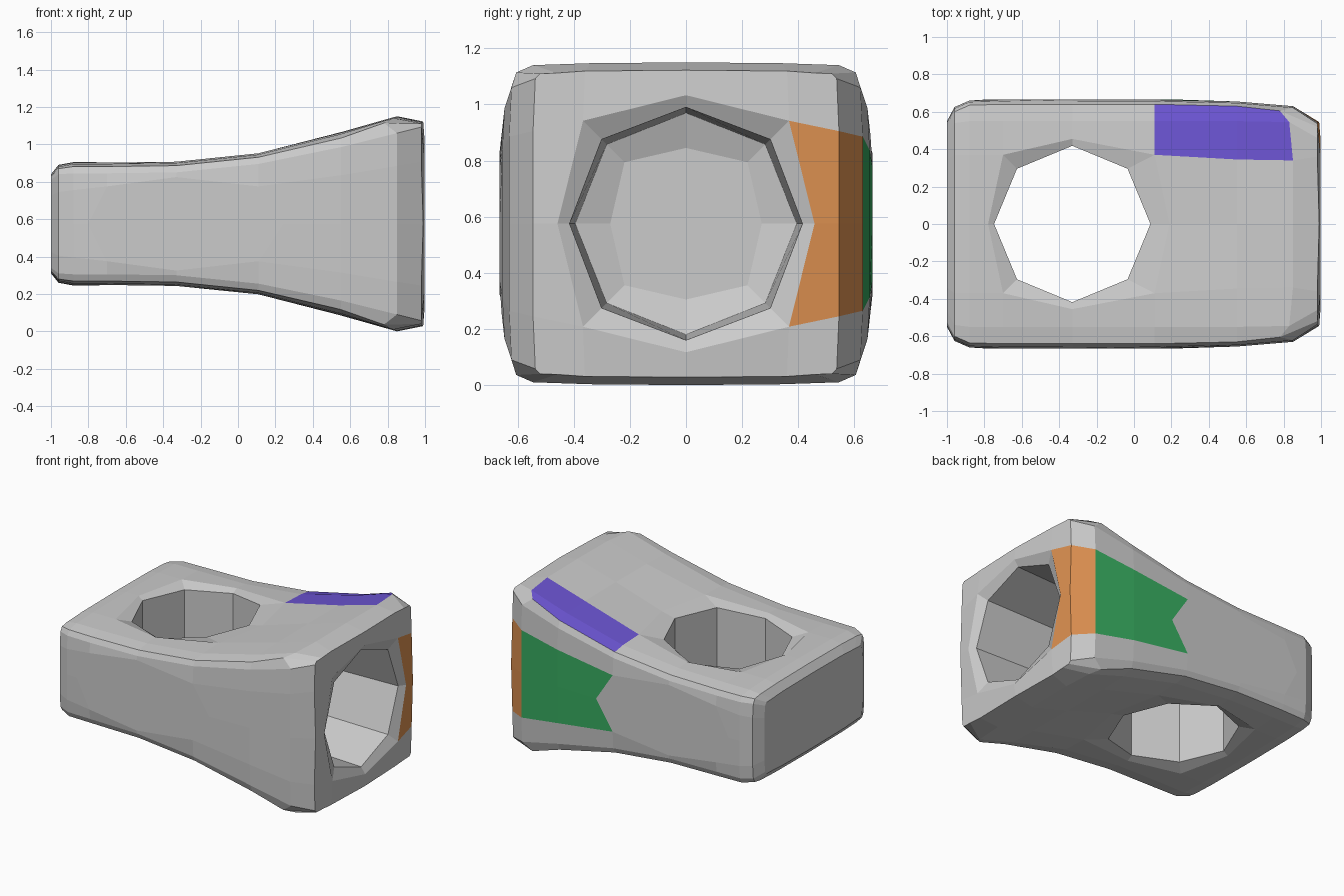
import bpy, bmesh
from math import sin, cos, radians, sqrt

if "Cube" in bpy.data.objects:
    bpy.data.objects.remove(bpy.data.objects["Cube"])

ZC = 0.575  # height of the horizontal mid plane

# Stations: x, half width, half height, top line y, side line z, corner drop
STATIONS = [
    (-1.00, 0.55, 0.265, 0.34, 0.15, 0.03),
    (-0.96, 0.625, 0.315, 0.37, 0.17, 0.05),
    (-0.88, 0.66, 0.330, 0.37, 0.18, 0.06),
    (-0.70, 0.665, 0.330, 0.37, 0.20, 0.06),
    (-0.33, 0.665, 0.335, 0.455, 0.25, 0.06),
    (0.11, 0.665, 0.380, 0.37, 0.20, 0.06),
    (0.55, 0.655, 0.490, 0.345, 0.26, 0.08),
    (0.85, 0.63, 0.575, 0.34, 0.31, 0.09),
    (0.98, 0.545, 0.547, 0.36, 0.33, 0.03),
]
TOP_SHIFT = {3: -0.08, 5: 0.08, 8: 0.01}   # x offset of centre line points
SIDE_SHIFT = {3: -0.10, 5: 0.13, 8: 0.01}
N = 24

bm = bmesh.new()


def section(i):
    """24-point rounded rectangle, clockwise from top centre towards +y."""
    x, w, h, p, m, d = STATIONS[i]
    c = (-0.02, -0.07) if i == 7 else (0, 0)
    q = [(x + TOP_SHIFT.get(i, 0), 0, h), (x, p, h - 0.003),
         (x + c[0], min(0.55, w - 0.085), h - 0.01),
         (x + c[1], w - 0.025, h - 0.4 * d), (x, w - 0.008, h - d),
         (x, w, m), (x + SIDE_SHIFT.get(i, 0), w, 0)]
    loop = q + [(a, b, -e) for a, b, e in q[5::-1]]
    loop += [(a, -b, -e) for a, b, e in q[1:]]
    loop += [(a, -b, e) for a, b, e in q[5:0:-1]]
    return [bm.verts.new((a, b, e + ZC)) for a, b, e in loop]


def bridge(a, b):
    n = len(a)
    for k in range(n):
        bm.faces.new((a[k], a[(k + 1) % n], b[(k + 1) % n], b[k]))


# Outer skin, leaving the top and bottom openings free
rings = [section(i) for i in range(len(STATIONS))]
for i in range(len(rings) - 1):
    for k in range(N):
        if i in (3, 4) and k in (23, 0, 11, 12):
            continue
        n = (k + 1) % N
        f = bm.faces.new((rings[i][k], rings[i][n], rings[i + 1][n], rings[i + 1][k]))
        if i in (5, 6) and k in (1, 2):
            f.material_index = 1
        elif k in (5, 6) and i in (5, 6):
            f.material_index = 2
        elif k in (5, 6) and i == 7:
            f.material_index = 3
bm.faces.new(rings[0])

# Vertical through hole with a shallow lip at both ends
lips = []
for (a, b, c), inward in (((23, 0, 1), -0.025), ((13, 12, 11), 0.025)):
    rim = [rings[3][a], rings[3][b], rings[3][c], rings[4][c],
           rings[5][c], rings[5][b], rings[5][a], rings[4][a]]
    lip = []
    for k, v in enumerate(rim):
        t = radians(225 - 45 * k)
        lip.append(bm.verts.new((-0.33 + 0.418 * cos(t), 0.418 * sin(t), v.co.z + inward)))
    bridge(rim, lip)
    lips.append(lip)
bridge(*lips)


# Blind hole in the right end
def octagon(x, card, diag):
    return [bm.verts.new((x, r * sin(radians(45 * k)), ZC + r * cos(radians(45 * k))))
            for k in range(8) for r in [diag if k % 2 else card]]


rim = octagon(0.997, 0.458, 0.367 * sqrt(2))
end = rings[-1]
for q in range(4):
    s = 6 * q
    e = [end[(s + j) % N] for j in range(7)]
    card, corner, nxt = rim[2 * q], rim[2 * q + 1], rim[(2 * q + 2) % 8]
    first = bm.faces.new((e[0], e[1], corner, card))
    bm.faces.new(e[1:6] + [corner])
    last = bm.faces.new((e[5], e[6], nxt, corner))
    if q == 0:
        last.material_index = 3
    if q == 1:
        first.material_index = 3
steps = [rim, octagon(0.965, 0.415, 0.425), octagon(0.42, 0.395, 0.40),
         octagon(0.385, 0.27, 0.31)]
for a, b in zip(steps, steps[1:]):
    bridge(a, b)
bm.faces.new(steps[-1])

bmesh.ops.recalc_face_normals(bm, faces=bm.faces)
mesh = bpy.data.meshes.new("socket_connector")
bm.to_mesh(mesh)
bm.free()
obj = bpy.data.objects.new("socket_connector", mesh)
bpy.context.collection.objects.link(obj)

# Coloured patches; the first slot stays empty for grey
mesh.materials.append(None)
for name, col in (("purple", (0.15, 0.09, 0.65, 1)), ("green", (0.04, 0.42, 0.12, 1)),
                  ("orange", (0.72, 0.28, 0.08, 1))):
    mat = bpy.data.materials.new(name)
    mat.diffuse_color = col
    mat.use_nodes = True
    mat.node_tree.nodes["Principled BSDF"].inputs["Base Color"].default_value = mat.diffuse_color
    mesh.materials.append(mat)
for f, idx in [(f, f.material_index) for f in mesh.polygons]:
    f.use_smooth = False
